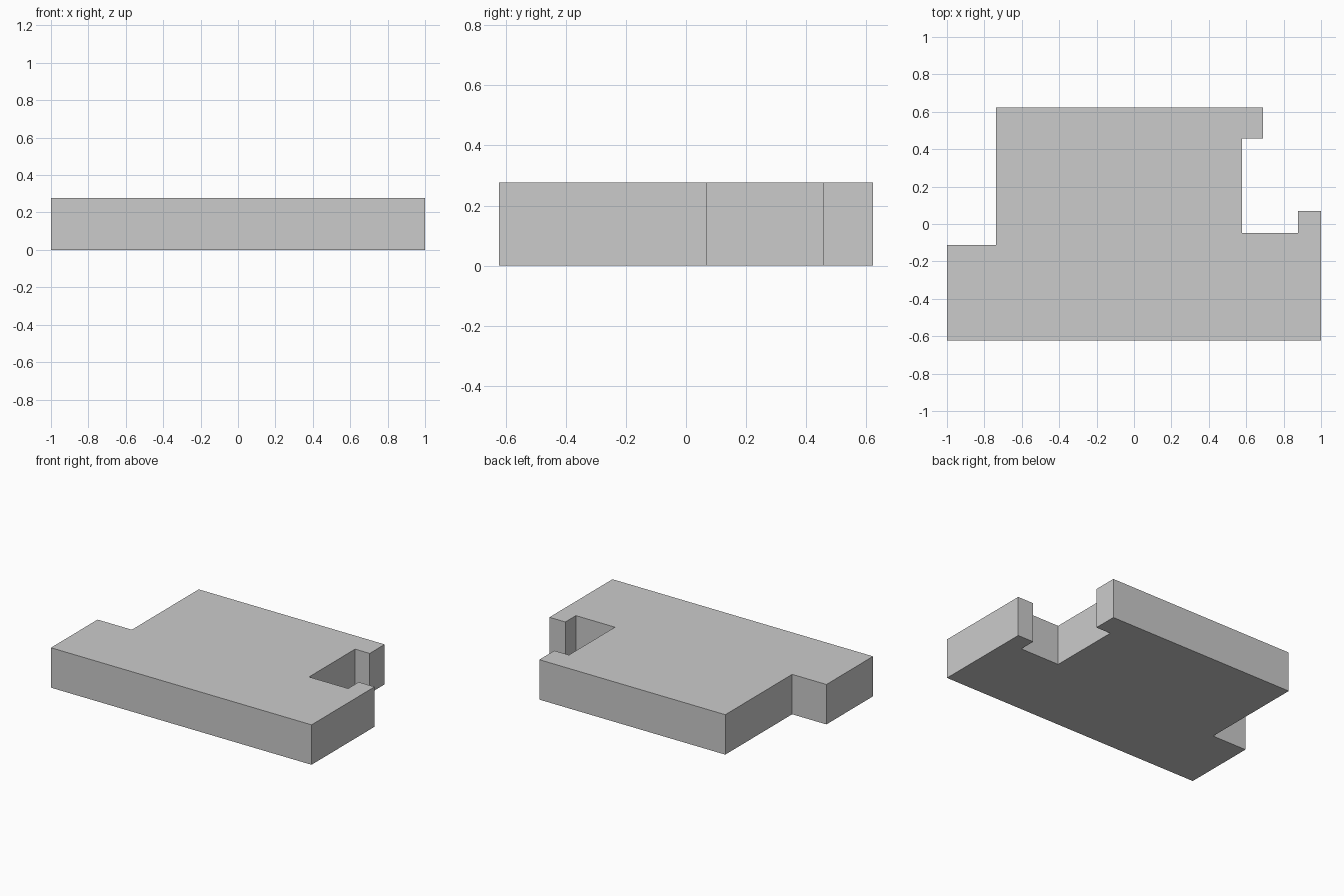
import bpy, bmesh

if "Cube" in bpy.data.objects:
    bpy.data.objects.remove(bpy.data.objects["Cube"])

HEIGHT = 0.277

# Plan outline, counter-clockwise from the front left corner
outline = [
    (-1.0, -0.622), (1.0, -0.622),
    (1.0, 0.069), (0.878, 0.069),      # hooked lip of the side notch
    (0.878, -0.047), (0.578, -0.047),  # notch floor
    (0.578, 0.458), (0.69, 0.458),     # notch wall and upper lip
    (0.69, 0.622), (-0.737, 0.622),
    (-0.737, -0.111), (-1.0, -0.111),  # left step
]

# Extrude the outline into a solid plate
bm = bmesh.new()
base = bm.faces.new([bm.verts.new((x, y, 0)) for x, y in outline])
top = bmesh.ops.extrude_face_region(bm, geom=[base], use_keep_orig=True)
bmesh.ops.translate(bm, vec=(0, 0, HEIGHT),
                    verts=[v for v in top["geom"] if isinstance(v, bmesh.types.BMVert)])
bmesh.ops.recalc_face_normals(bm, faces=bm.faces)

mesh = bpy.data.meshes.new("notched_plate")
bm.to_mesh(mesh)
bm.free()
plate = bpy.data.objects.new("notched_plate", mesh)
bpy.context.collection.objects.link(plate)
